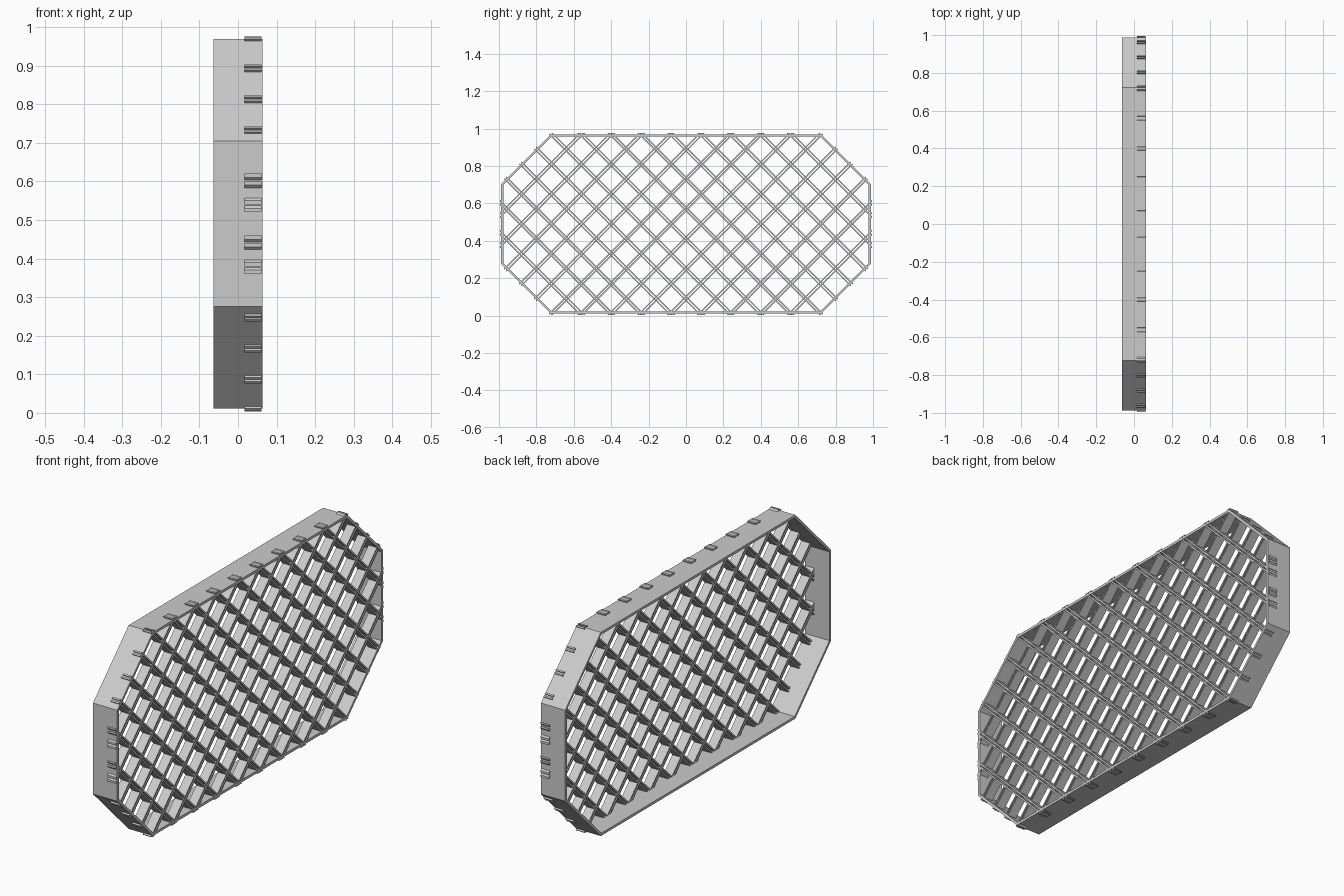
import bpy, bmesh, math
from mathutils import Vector, Matrix

cube = bpy.data.objects.get("Cube")
if cube:
    bpy.data.objects.remove(cube, do_unlink=True)

MID_Z = 0.49                      # height of the panel centre
HALF_Y, HALF_Z, CUT = 0.988, 0.479, 0.265
DEPTH = 0.063                     # half depth of the frame
WALL = 0.012
PROUD = 0.007                     # how far the slats poke through the frame
PITCH = 0.16
GAP = 0.007                       # half spacing of the paired strips
STRIP = 0.007
SLAT_BACK, SLAT_FRONT = 0.017, 0.061

metal = bpy.data.materials.new("light_grey")
metal.use_nodes = True
grey = (0.6, 0.6, 0.6, 1)
metal.diffuse_color = grey
metal.node_tree.nodes["Principled BSDF"].inputs["Base Color"].default_value = grey


def finish(name, bm):
    bmesh.ops.recalc_face_normals(bm, faces=bm.faces)
    mesh = bpy.data.meshes.new(name)
    bm.to_mesh(mesh)
    bm.free()
    mesh.materials.append(metal)
    obj = bpy.data.objects.new(name, mesh)
    obj.location.z = MID_Z
    bpy.context.collection.objects.link(obj)


def octagon(offset):
    """Corners of the outline, moved outward by offset."""
    y, z = HALF_Y + offset, HALF_Z + offset
    c = CUT + offset * (2 - math.sqrt(2))
    quarter = [(y, z - c), (y - c, z)]
    half = quarter + [(-a, b) for a, b in reversed(quarter)]
    return half + [(-a, -b) for a, b in half]


# Octagonal frame: a thin wall open at both sides
bm = bmesh.new()
rings = []
for offset, x in ((0, -DEPTH), (0, DEPTH), (-WALL, DEPTH), (-WALL, -DEPTH)):
    rings.append([bm.verts.new((x, y, z)) for y, z in octagon(offset)])
for r in range(4):
    a, b = rings[r], rings[(r + 1) % 4]
    for i in range(8):
        j = (i + 1) % 8
        bm.faces.new((a[i], a[j], b[j], b[i]))
finish("frame", bm)


def trim(bm):
    """Cut a strip to the outline, leaving its ends slightly proud."""
    corners = octagon(PROUD)
    for i in range(8):
        (y0, z0), (y1, z1) = corners[i], corners[(i + 1) % 8]
        geom = bm.verts[:] + bm.edges[:] + bm.faces[:]
        bmesh.ops.bisect_plane(bm, geom=geom, dist=1e-6, plane_co=(0, y0, z0),
                               plane_no=(0, z1 - z0, y0 - y1), clear_outer=True)
        bmesh.ops.holes_fill(bm, edges=[e for e in bm.edges if e.is_boundary])


# Diagonal slats, each a pair of thin strips, in both directions
for name, side in (("rising_slats", 1), ("falling_slats", -1)):
    slats = bmesh.new()
    turn = Matrix.Rotation(side * math.pi / 4, 4, 'X')
    for k in range(14):
        shift = (k - 6.5) * PITCH / math.sqrt(2)
        for edge in (-GAP, GAP):
            bm = bmesh.new()
            size = Matrix.Diagonal((SLAT_FRONT - SLAT_BACK, 3, STRIP, 1))
            place = Matrix.Translation(((SLAT_FRONT + SLAT_BACK) / 2, 0, shift + edge))
            bmesh.ops.create_cube(bm, size=1, matrix=turn @ place @ size)
            trim(bm)
            piece = bpy.data.meshes.new("piece")
            bm.to_mesh(piece)
            bm.free()
            slats.from_mesh(piece)
            bpy.data.meshes.remove(piece)
    finish(name, slats)
